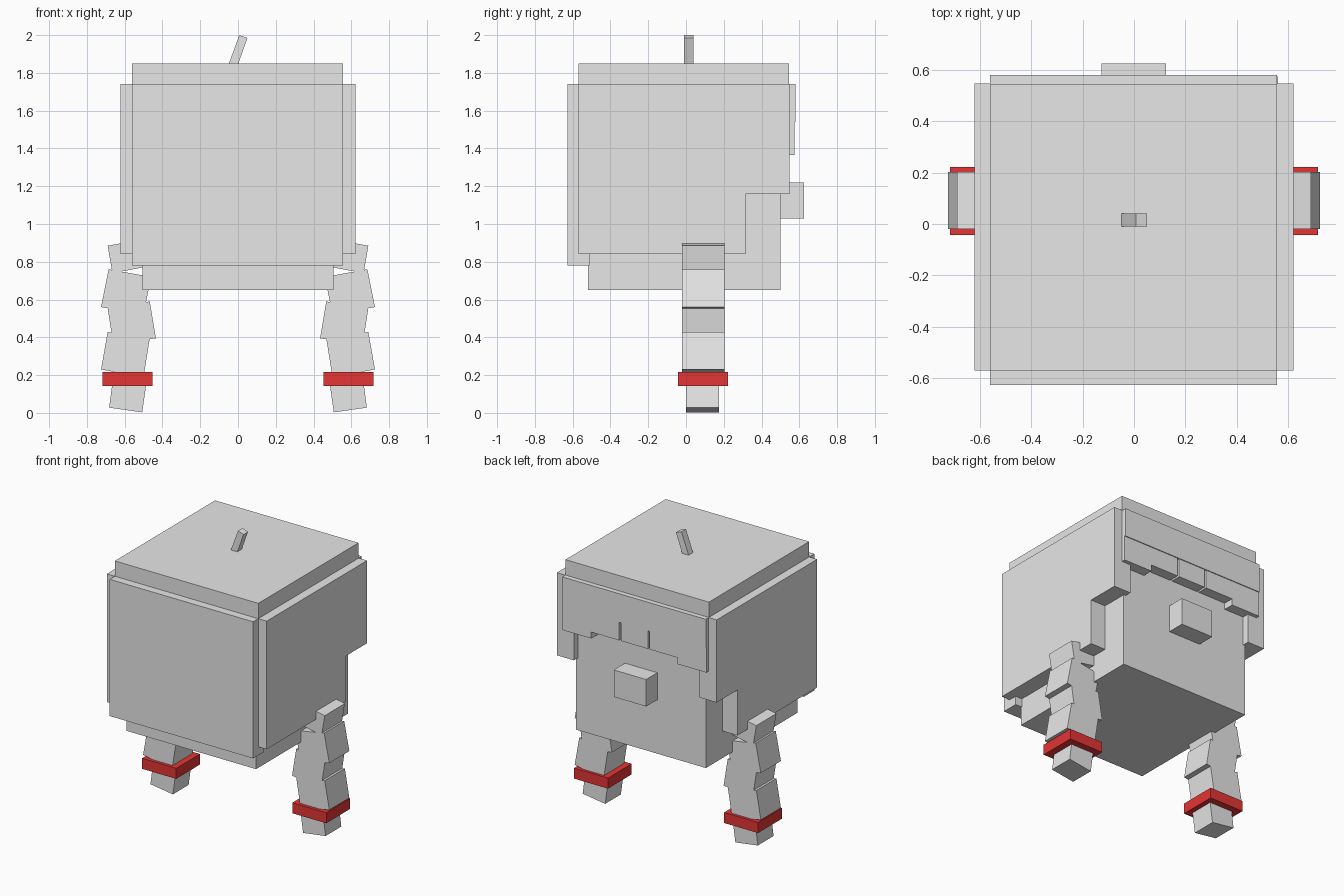
import bpy

cube = bpy.data.objects.get("Cube")
if cube:
    bpy.data.objects.remove(cube, do_unlink=True)


def material(name, colour):
    mat = bpy.data.materials.new(name)
    mat.use_nodes = True
    mat.diffuse_color = colour
    mat.node_tree.nodes["Principled BSDF"].inputs["Base Color"].default_value = colour
    return mat


grey = material("pale_grey", (0.8, 0.8, 0.8, 1))
red = material("red", (0.78, 0.035, 0.035, 1))


def prism(name, outline, low, high, axis, mat=grey):
    """Extrude a 2D outline along x ('X': points are y,z) or y ('Y': points are x,z)."""
    def place(p, d):
        return (d, p[0], p[1]) if axis == "X" else (p[0], d, p[1])
    n = len(outline)
    area = sum(outline[i - 1][0] * outline[i][1] - outline[i][0] * outline[i - 1][1]
               for i in range(n))
    if (area > 0) != (axis == "Y"):
        outline = outline[::-1]
    verts = [place(p, d) for d in (low, high) for p in outline]
    faces = [tuple(range(n)), tuple(reversed(range(n, 2 * n)))]
    faces += [(i, i + n, (i + 1) % n + n, (i + 1) % n) for i in range(n)]
    mesh = bpy.data.meshes.new(name)
    mesh.from_pydata(verts, [], faces)
    mesh.materials.append(mat)
    obj = bpy.data.objects.new(name, mesh)
    bpy.context.collection.objects.link(obj)
    return obj


def box(name, x, y, z, mat=grey):
    outline = [(x[0], z[0]), (x[1], z[0]), (x[1], z[1]), (x[0], z[1])]
    return prism(name, outline, y[0], y[1], "Y", mat)


# Head and nose
box("head", (-0.505, 0.505), (-0.52, 0.5), (0.65, 1.72))
box("nose", (-0.127, 0.125), (0.49, 0.625), (1.03, 1.22))

# Hair: top slab, back plate and fringe
box("hair_top", (-0.56, 0.557), (-0.57, 0.545), (1.7, 1.85))
box("hair_back", (-0.56, 0.557), (-0.627, -0.51), (0.78, 1.742))
box("fringe_band", (-0.56, 0.557), (0.49, 0.58), (1.54, 1.742))

# Five fringe locks with narrow slits around the middle one
lock, slit = 0.224, 0.007
for i in range(-2, 3):
    left = i * lock - lock / 2 + (slit if i in (0, 1) else 0)
    right = i * lock + lock / 2 - (slit if i in (0, -1) else 0)
    bottom = 1.365 if abs(i) == 2 else 1.41
    box("fringe_lock", (left, right), (0.49, 0.574), (bottom, 1.545))

# Stray hair on top
prism("hair_tuft", [(-0.05, 1.845), (0, 1.845), (0.05, 1.985), (0.007, 2)], -0.01, 0.04, "Y")

# Side hair, notched in front of the cheek
side_hair = [(-0.57, 0.84), (0.315, 0.84), (0.315, 1.16),
             (0.547, 1.16), (0.547, 1.742), (-0.57, 1.742)]

# Arm segments zigzag down to the hand
segments = {
    "shoulder": [(0.475, 0.925), (0.69, 0.885), (0.665, 0.74), (0.45, 0.78)],
    "upper_arm": [(0.46, 0.72), (0.685, 0.76), (0.725, 0.56), (0.5, 0.52)],
    "elbow": [(0.467, 0.59), (0.69, 0.555), (0.66, 0.36), (0.435, 0.395)],
    "forearm": [(0.468, 0.39), (0.69, 0.428), (0.725, 0.23), (0.5, 0.19)],
}
hand = [(0.478, 0.21), (0.655, 0.235), (0.682, 0.028), (0.507, 0.003)]

for side, s in (("left", 1), ("right", -1)):
    x = sorted((s * 0.49, s * 0.622))
    prism(side + "_side_hair", side_hair, x[0], x[1], "X")
    for part, outline in segments.items():
        prism(f"{side}_{part}", [(s * px, pz) for px, pz in outline], -0.02, 0.203, "Y")
    prism(side + "_hand", [(s * px, pz) for px, pz in hand], 0, 0.175, "Y")
    x = sorted((s * 0.452, s * 0.717))
    box(side + "_bracelet", x, (-0.042, 0.222), (0.143, 0.217), red)
